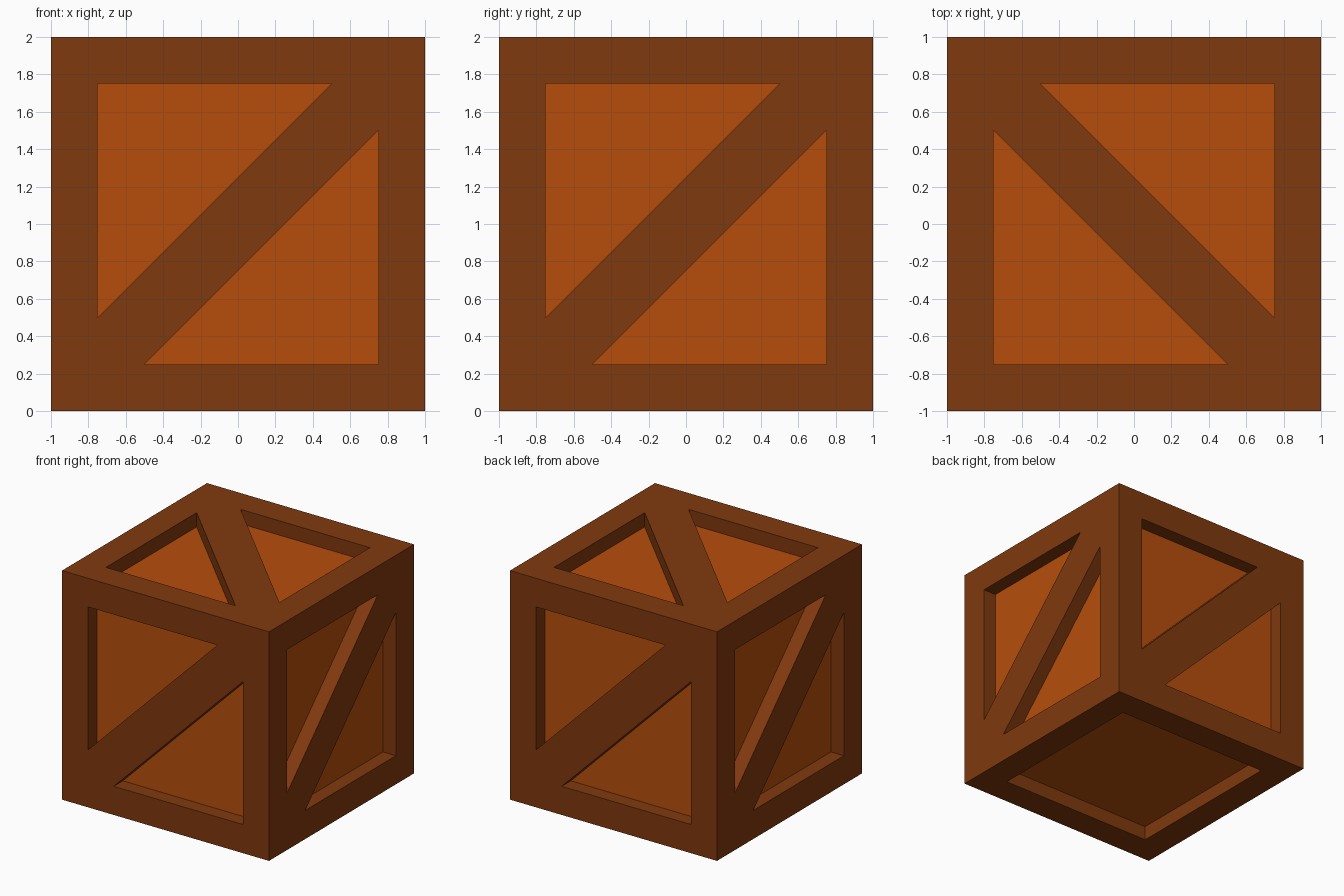
import bpy, bmesh, math
from mathutils import Matrix, Vector

if "Cube" in bpy.data.objects:
    bpy.data.objects.remove(bpy.data.objects["Cube"])

DEPTH = 0.125   # how far the panels sit behind the frame
IN = 0.75       # inner edge of the frame bars
GAP = 0.5       # where the diagonal brace meets the bars


def material(name, rgb):
    m = bpy.data.materials.new(name)
    m.diffuse_color = (*rgb, 1)
    m.use_nodes = True
    m.node_tree.nodes["Principled BSDF"].inputs["Base Color"].default_value = m.diffuse_color
    return m


dark_wood = material("dark wood", (0.216, 0.041, 0.0044))
light_wood = material("light wood", (0.470, 0.076, 0.0037))


def finish(name, bm, mat):
    bmesh.ops.remove_doubles(bm, verts=bm.verts, dist=1e-4)
    me = bpy.data.meshes.new(name)
    bm.to_mesh(me)
    bm.free()
    me.materials.append(mat)
    ob = bpy.data.objects.new(name, me)
    ob.location.z = 1
    bpy.context.collection.objects.link(ob)
    return ob


def add_side(bm, faces, holes, mat):
    """Flat bars facing outward plus the walls of each opening."""
    def quad(points):
        bm.faces.new([bm.verts.new(mat @ Vector(p)) for p in points])
    for f in faces:
        quad([(u, v, 1) for u, v in f])
    for h in holes:
        for p, q in zip(h, h[1:] + h[:1]):
            quad([(*p, 1), (*q, 1), (*q, 1 - DEPTH), (*p, 1 - DEPTH)])


def turned(points):
    return [(-u, -v) for u, v in points]


# Braced side: four bars, one diagonal, two triangular openings
left = [(-1, -1), (-IN, -GAP), (-IN, IN), (-1, 1)]
top = [(-1, 1), (-IN, IN), (GAP, IN), (1, 1)]
brace = [(-1, -1), (-GAP, -IN), (IN, GAP), (1, 1), (GAP, IN), (-IN, -GAP)]
triangle = [(-IN, IN), (-IN, -GAP), (GAP, IN)]
braced = [left, top, turned(left), turned(top), brace]
triangles = [triangle, turned(triangle)]

# Plain side: four bars round a square opening
outer = [(-1, -1), (1, -1), (1, 1), (-1, 1)]
square = [(u * IN, v * IN) for u, v in outer]
plain = [[outer[i], outer[(i + 1) % 4], square[(i + 1) % 4], square[i]]
         for i in range(4)]

# Frame: four braced walls, braced lid, plain underside
bm = bmesh.new()
quarter = math.pi / 2
for k in range(4):
    add_side(bm, braced, triangles,
             Matrix.Rotation(k * quarter, 3, 'Z') @ Matrix.Rotation(quarter, 3, 'X'))
add_side(bm, braced, triangles, Matrix.Rotation(quarter, 3, 'Z'))
add_side(bm, plain, [square], Matrix.Rotation(math.pi, 3, 'X'))
finish("crate_frame", bm, dark_wood)

# Panels: inner box seen through the openings
bm = bmesh.new()
bmesh.ops.create_cube(bm, size=2 * (1 - DEPTH))
finish("inner_panels", bm, light_wood)
